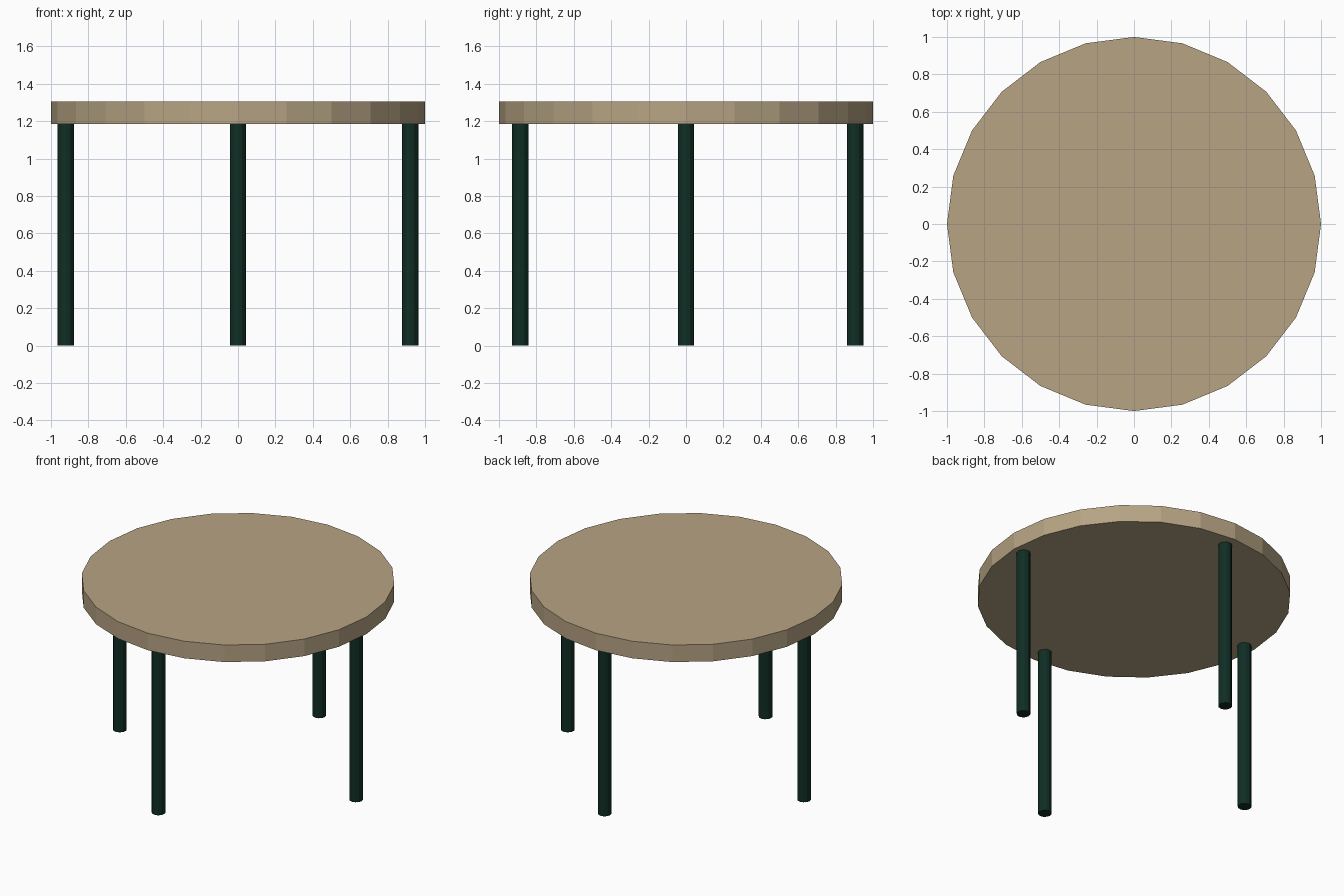
import bpy

if "Cube" in bpy.data.objects:
    bpy.data.objects.remove(bpy.data.objects["Cube"])

TOP_Z, UNDER_Z = 1.305, 1.185
LEG_R = 0.044


def material(name, color):
    m = bpy.data.materials.new(name)
    m.diffuse_color = (*color, 1)
    m.use_nodes = True
    m.node_tree.nodes["Principled BSDF"].inputs["Base Color"].default_value = m.diffuse_color
    return m


def cylinder(name, x, y, z0, z1, radius, sides, mat):
    bpy.ops.mesh.primitive_cylinder_add(vertices=sides, radius=radius, depth=z1 - z0,
                                        location=(x, y, (z0 + z1) / 2))
    ob = bpy.context.object
    ob.name = name
    ob.data.materials.append(mat)
    return ob


wood = material("tan wood", (0.47, 0.37, 0.23))
green = material("dark green", (0.005, 0.027, 0.018))

# Faceted round top
cylinder("table_top", 0, 0, UNDER_Z, TOP_Z, 1.0, 24, wood)

# Four legs, one on each axis near the rim
legs = {"left_leg": (-0.92, 0), "right_leg": (0.92, 0),
        "front_leg": (0, -0.885), "back_leg": (0, 0.904)}
for name, (x, y) in legs.items():
    cylinder(name, x, y, 0, UNDER_Z, LEG_R, 12, green)
